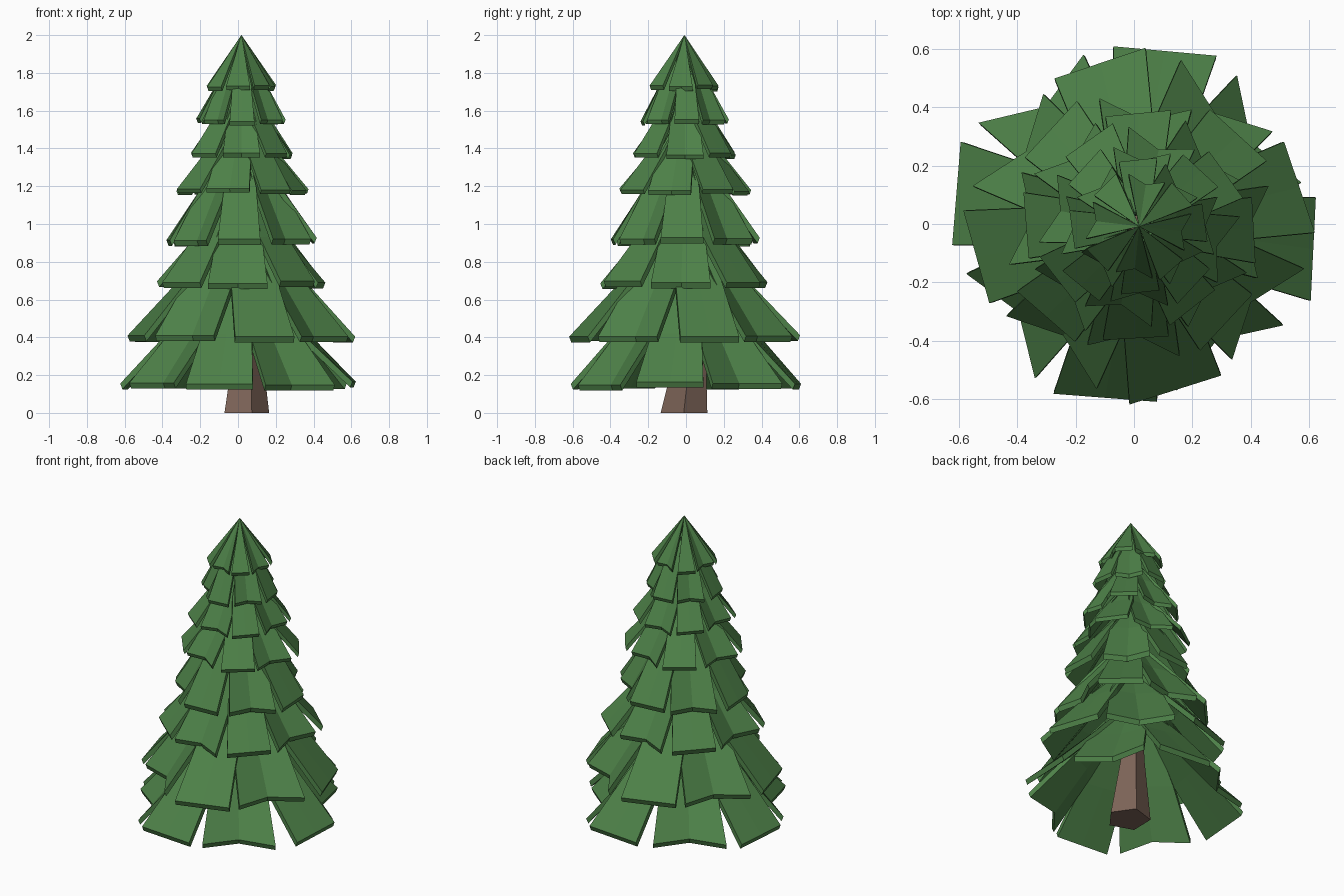
import bpy, bmesh, math, random
from mathutils import Vector

if "Cube" in bpy.data.objects:
    bpy.data.objects.remove(bpy.data.objects["Cube"])

random.seed(4)


def material(name, rgb):
    m = bpy.data.materials.new(name)
    m.diffuse_color = (*rgb, 1)
    m.use_nodes = True
    m.node_tree.nodes["Principled BSDF"].inputs["Base Color"].default_value = m.diffuse_color
    return m


GREEN = material("needles", (0.075, 0.22, 0.065))
BROWN = material("bark", (0.2, 0.125, 0.095))


def finish(bm, name, mat):
    bmesh.ops.recalc_face_normals(bm, faces=bm.faces)
    me = bpy.data.meshes.new(name)
    bm.to_mesh(me)
    bm.free()
    me.materials.append(mat)
    bpy.context.collection.objects.link(bpy.data.objects.new(name, me))


def branch(bm, centre, angle, profile, thick):
    """Bent board with a crease down its middle.
    Rows, outer first: (radius at cw edge, at crease, at ccw edge, height, half width)."""
    a = math.radians(angle)
    out = Vector((math.cos(a), math.sin(a), 0))
    side = Vector((-out.y, out.x, 0))
    rows = []
    for radii_z_w in profile:
        *radii, z, w = radii_z_w
        top = [centre + out * r + side * (s * w) + Vector((0, 0, z)) for r, s in zip(radii, (-1, 0, 1))]
        lean = -0.4 * thick if radii[1] > 0.02 else 0
        low = [p + out * lean - Vector((0, 0, thick)) for p in top]
        rows.append([bm.verts.new(p) for p in top + low[::-1]])
    n = 6
    for r0, r1 in zip(rows, rows[1:]):
        for k in range(n):
            j = (k + 1) % n
            bm.faces.new((r0[k], r0[j], r1[j], r1[k]))
    for row in (rows[0], rows[-1]):
        bm.faces.new((row[0], row[1], row[4], row[5]))
        bm.faces.new((row[1], row[2], row[3], row[4]))


# Tiers from bottom to top: rim radius, rim height, shoulder radius, angle of first flat branch
tiers = [
    (0.62, 0.16, 0.36, 261),
    (0.575, 0.41, 0.31, 282),
    (0.46, 0.695, 0.255, 313),
    (0.395, 0.92, 0.21, 270),
    (0.345, 1.185, 0.175, 302),
    (0.285, 1.375, 0.15, 314),
    (0.23, 1.55, 0.13, 272),
    (0.185, 1.73, 0.0, 308),
]
for i, (R, z, rm, phase) in enumerate(tiers):
    bm = bmesh.new()
    last = i == len(tiers) - 1
    centre = Vector((0, 0, 0)) if i == 0 else Vector((0.018, -0.008, 0))
    thick = 0.03 if i < 4 else 0.022
    for k in range(8):
        folded = k % 2 == 1          # flat and valley-folded branches alternate
        rk = R * random.uniform(0.98, 1.02)
        zk = z + random.uniform(-0.008, 0.008)
        angle = phase + 45 * k + random.uniform(-2, 2)
        if folded:
            w = R * 0.345
            rim = (rk * 0.90, rk * 0.80, rk * 0.95, zk - 0.005, w)
        else:
            w = R * 0.285
            rim = (rk * 1.01, rk * 0.985, rk * 0.96, zk, w)
        if last:
            profile = [rim, (0, 0, 0, 2.0, 0.001)]
        else:
            zm = tiers[i + 1][1] + 0.01
            zi = min(zm + 0.95 * rm, 1.88)
            f = (0.93, 0.82, 0.93) if folded else (1, 1, 1)
            profile = [rim, (*(rm * q for q in f), zm, w * 0.76),
                       (0.05, 0.05, 0.05, zi, w * 0.3)]
        branch(bm, centre, angle, profile, thick)
    finish(bm, f"branch_tier_{i + 1}", GREEN)

# Tapered, leaning five-sided trunk
bm = bmesh.new()
rings = []
for cx, cy, r, z in ((0.035, -0.01, 0.13, 0), (0.045, 0.03, 0.078, 0.36), (0.03, 0.02, 0.06, 0.62)):
    rings.append([bm.verts.new((cx + r * math.cos(math.radians(72 * k - 1)),
                                cy + r * math.sin(math.radians(72 * k - 1)), z)) for k in range(5)])
for a, b in zip(rings, rings[1:]):
    for k in range(5):
        j = (k + 1) % 5
        bm.faces.new((a[k], a[j], b[j], b[k]))
bm.faces.new(rings[0])
bm.faces.new(rings[-1])
finish(bm, "trunk", BROWN)
